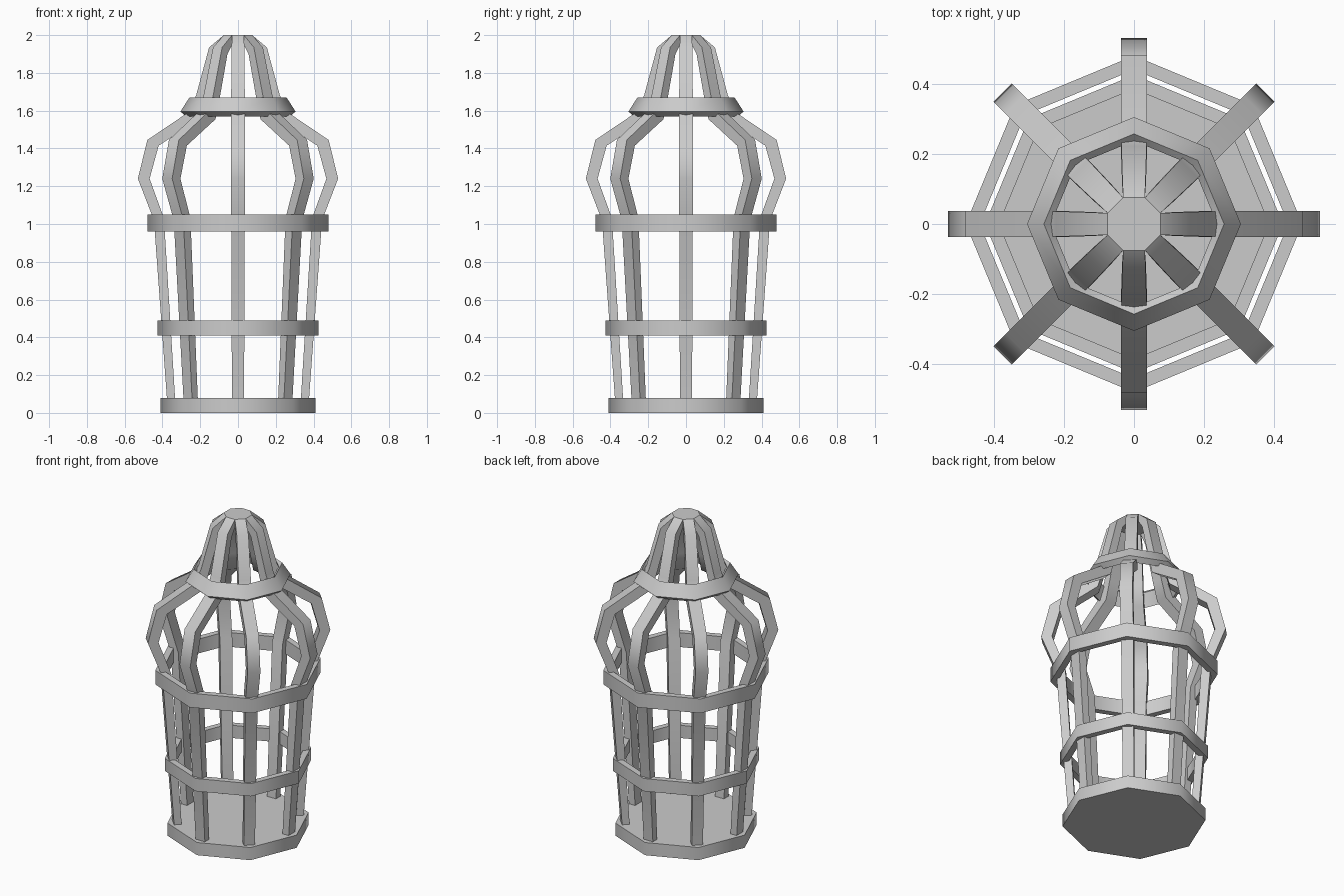
import bpy, bmesh
from math import cos, sin, pi, radians

cube = bpy.data.objects.get("Cube")
if cube:
    bpy.data.objects.remove(cube, do_unlink=True)

SIDES = 8
STEP = 2 * pi / SIDES

metal = bpy.data.materials.new("grey metal")
metal.use_nodes = True
grey = (0.6, 0.6, 0.6, 1)
metal.diffuse_color = grey
metal.node_tree.nodes["Principled BSDF"].inputs["Base Color"].default_value = grey


def finish(name, bm):
    """Turn a bmesh into a smooth object with sharp corners kept."""
    bmesh.ops.recalc_face_normals(bm, faces=bm.faces)
    mesh = bpy.data.meshes.new(name)
    bm.to_mesh(mesh)
    bm.free()
    mesh.materials.append(metal)
    obj = bpy.data.objects.new(name, mesh)
    bpy.context.collection.objects.link(obj)
    bpy.ops.object.select_all(action='DESELECT')
    obj.select_set(True)
    bpy.context.view_layer.objects.active = obj
    bpy.ops.object.shade_smooth_by_angle(angle=radians(60))
    return obj


def revolve(name, profile, closed, turn=0.0):
    """Sweep (radius, z) points round eight sides; open profiles get flat caps."""
    bm = bmesh.new()
    loops = [[bm.verts.new((r * cos(turn + i * STEP), r * sin(turn + i * STEP), z))
              for i in range(SIDES)] for r, z in profile]
    pairs = list(zip(loops, loops[1:]))
    if closed:
        pairs.append((loops[-1], loops[0]))
    else:
        bm.faces.new(loops[0])
        bm.faces.new(loops[-1])
    for a, b in pairs:
        for i in range(SIDES):
            j = (i + 1) % SIDES
            bm.faces.new((a[i], a[j], b[j], b[i]))
    return finish(name, bm)


def band(name, outer, inner, low, high):
    return revolve(name, [(outer, low), (outer, high), (inner, high), (inner, low)], True)


def bar(name, sections, angle):
    """Rectangular bar through (outer r, z, inner r, z, half width) sections."""
    bm = bmesh.new()
    c, s = cos(angle), sin(angle)
    rings = []
    for ro, zo, ri, zi, w in sections:
        corners = ((ro, -w, zo), (ro, w, zo), (ri, w, zi), (ri, -w, zi))
        rings.append([bm.verts.new((r * c - t * s, r * s + t * c, z)) for r, t, z in corners])
    for a, b in zip(rings, rings[1:]):
        for i in range(4):
            j = (i + 1) % 4
            bm.faces.new((a[i], a[j], b[j], b[i]))
    bm.faces.new(rings[0])
    bm.faces.new(rings[-1])
    return finish(name, bm)


# Solid floor and hoops
revolve("base_plate", [(0.41, 0), (0.41, 0.08)], False)
band("middle_hoop", 0.425, 0.385, 0.41, 0.49)
band("upper_hoop", 0.48, 0.44, 0.96, 1.05)

# Sloping collar and top cap
revolve("collar", [(0.305, 1.595), (0.257, 1.67), (0.237, 1.65), (0.275, 1.57)], True)
cap_radius = 0.075 / cos(STEP / 2)
revolve("top_cap", [(cap_radius, 1.95), (cap_radius, 2.0)], False, STEP / 2)

# Eight bent bars running from floor to cap
bar_sections = [
    (0.375, 0.06, 0.332, 0.06, 0.032),
    (0.445, 1.02, 0.392, 1.03, 0.036),
    (0.53, 1.24, 0.468, 1.24, 0.037),
    (0.48, 1.445, 0.42, 1.415, 0.037),
    (0.265, 1.59, 0.205, 1.555, 0.037),
    (0.222, 1.68, 0.172, 1.67, 0.036),
    (0.153, 1.935, 0.113, 1.90, 0.034),
    (0.075, 2.0, 0.075, 1.95, 0.031),
]
for k in range(SIDES):
    bar(f"cage_bar_{k + 1}", bar_sections, k * STEP)
